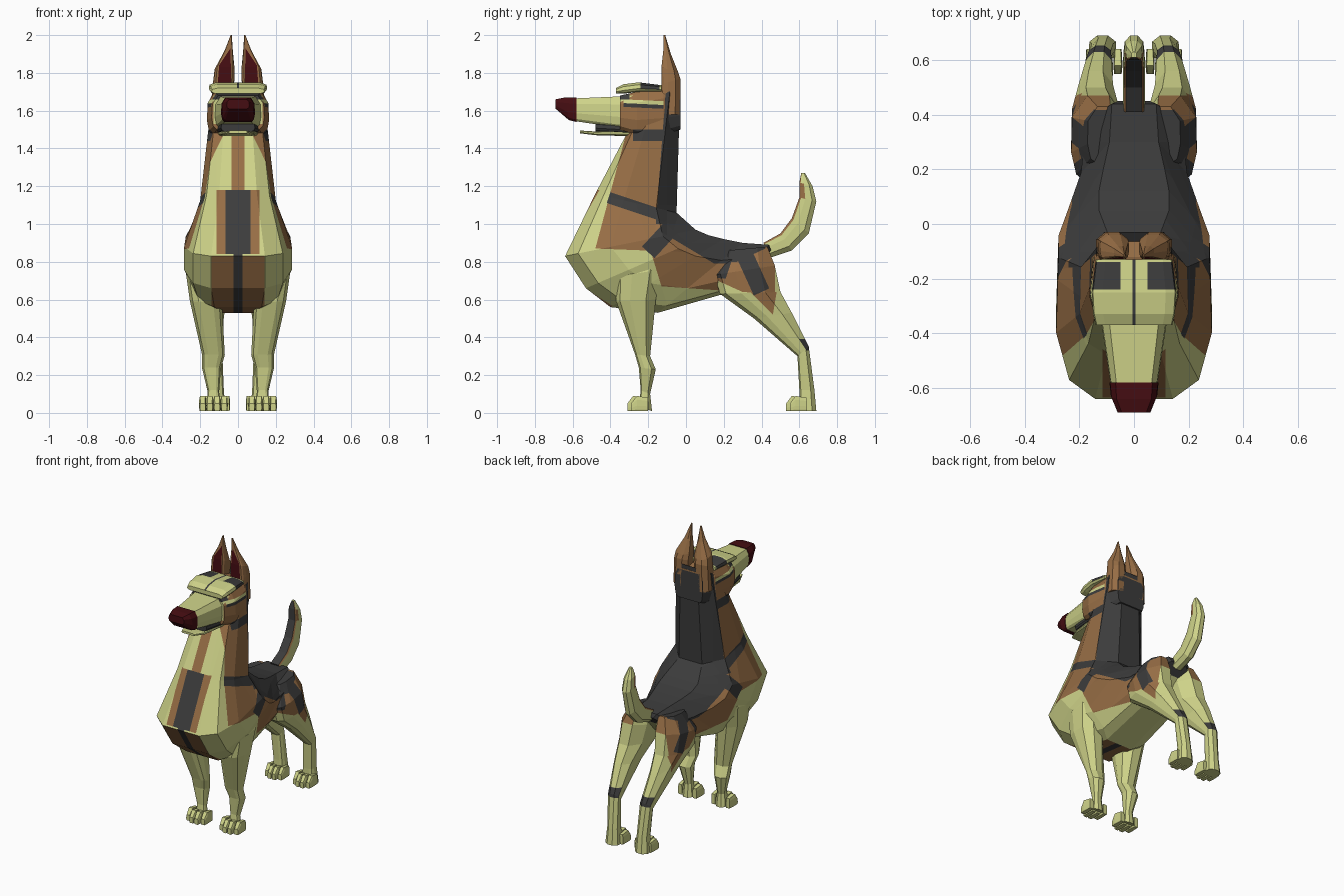
import bpy, bmesh
from mathutils import Vector

if "Cube" in bpy.data.objects:
    bpy.data.objects.remove(bpy.data.objects["Cube"])

def material(name, red, green, blue):
    made = bpy.data.materials.new(name)
    made.use_nodes = True
    made.diffuse_color = (red, green, blue, 1)
    shader = made.node_tree.nodes["Principled BSDF"]
    shader.inputs["Base Color"].default_value = made.diffuse_color
    return made

PALETTE = [material("cream_fur", .62, .65, .25), material("brown_fur", .31, .155, .06),
           material("dark_fur", .045, .045, .045), material("maroon_skin", .06, .004, .006)]
CREAM, BROWN, DARK, MAROON = range(len(PALETTE))
SIDE, FRONT, TOP = range(3)
FORWARD, BACKWARD = Vector((0, -1, 0)), Vector((0, 1, 0))
UPWARD, OUTWARD = Vector((0, 0, 1)), Vector((1, .5, .5))

def cross_section(start_width, end_width):
    """Ten-sided outline, full width in the middle and narrower at both ends."""
    half = [(0, start_width), (.1, (2 + start_width) / 3), (.35, 1), (.75, .97), (1, end_width)]
    return half + [(along, -across) for along, across in reversed(half)]

BODY, LIMB = cross_section(.5, .45), cross_section(.45, .4)
BLOCK, BLADE = cross_section(.8, .75), cross_section(.75, .4)

def ring(start, end, half, middle=0):
    """Section running from start to end in the side plane, with a half width."""
    return Vector((middle, *start)), Vector((middle, *end)), half

def upright(y, low, high, half, middle=0):
    return ring((y, low), (y, high), half, middle)

def loft(outline, *rings, colour=CREAM):
    """Skin the rings with flat faces and close both ends."""
    bm = bmesh.new()
    loops = [[bm.verts.new(start.lerp(end, along) + Vector((half * across, 0, 0)))
              for along, across in outline] for start, end, half in rings]
    for lower, upper in zip(loops, loops[1:]):
        for k in range(len(outline)):
            bm.faces.new((lower[k - 1], lower[k], upper[k], upper[k - 1]))
    bm.faces.new(loops[0])
    bm.faces.new(loops[-1])
    bmesh.ops.recalc_face_normals(bm, faces=bm.faces[:])
    for face in bm.faces:
        face.material_index = colour
    return bm

def stripe(start, end, width):
    """Four corners of a straight band."""
    a, b = Vector(start), Vector(end)
    side = (b - a).orthogonal().normalized() * width / 2
    return [a + side, b + side, b - side, a - side]

def paint(bm, colour, view, points, toward=None):
    """Cut a convex outline, drawn in a side, front or top view, and colour it."""
    corners = [Vector((*p[:view], 0, *p[view:])) for p in points]
    centre = sum(corners, Vector()) / len(corners)
    axis = Vector([float(i == view) for i in range(3)])
    planes = []
    for a, b in zip(corners, corners[1:] + corners[:1]):
        normal = (b - a).cross(axis).normalized()
        planes.append((a, normal if normal.dot(centre - a) > 0 else -normal))

    def depth(point, plane):
        return plane[1].dot(point - plane[0])

    def inside(face, limits):
        if toward and face.normal.dot(toward) < .1:
            return False
        middle = face.calc_center_median()
        return all(depth(middle, plane) > 0 for plane in limits)

    bm.normal_update()
    for i, plane in enumerate(planes):
        faces = [f for f in bm.faces if inside(f, planes[:i]) and all(
            max(depth(v.co, limit) for v in f.verts) > 1e-4 for limit in planes)]
        geometry = set(faces)
        for face in faces:
            geometry.update(face.edges, face.verts)
        if geometry:
            bmesh.ops.bisect_plane(bm, geom=list(geometry), dist=1e-5,
                                   plane_co=plane[0], plane_no=plane[1])
    bm.normal_update()
    for face in bm.faces:
        if inside(face, planes):
            face.material_index = colour

def finish(name, bm, mirror=False):
    mesh = bpy.data.meshes.new(name)
    bm.to_mesh(mesh)
    bm.free()
    for colour in PALETTE:
        mesh.materials.append(colour)
    part = bpy.data.objects.new(name, mesh)
    bpy.context.collection.objects.link(part)
    if mirror:
        part.modifiers.new("Mirror", "MIRROR")

# Neck, chest and back in one skin, fanning from upright to level
body = loft(
    BODY,
    ring((-.25, 1.6), (-.03, 1.74), half=.14), ring((-.48, 1.16), (-.05, 1.06), half=.2),
    ring((-.64, .83), (.05, .97), half=.285), ring((-.53, .66), (.12, .94), half=.285),
    ring((-.4, .56), (.2, .92), half=.25), ring((-.15, .53), (.3, .9), half=.2),
    ring((.2, .63), (.44, .89), half=.18), ring((.3, .7), (.45, .86), half=.13))
# Brown coat, dark saddle and neck stripes
paint(body, BROWN, SIDE, [(-.23, 1.8), (-.48, .87), (.3, .84), (.3, 1.8)])
paint(body, BROWN, SIDE, [(-.2, .9), (-.13, .67), (.3, .64), (.3, .9)])
paint(body, DARK, SIDE, [(-.1, .94), (.15, .79), (.5, .8), (.5, 1.1), (-.1, 1.1)])
paint(body, DARK, SIDE, [(-.16, 1), (-.1, 1.8), (.1, 1.8), (.1, 1)])
paint(body, DARK, SIDE, stripe((-.41, 1.14), (-.05, 1.02), width=.06))
paint(body, DARK, SIDE, stripe((-.2, .85), (-.08, .98), width=.09))
paint(body, DARK, SIDE, stripe((-.28, 1.47), (-.1, 1.47), width=.06))
# Chest blaze
paint(body, BROWN, FRONT, stripe((0, 1.6), (0, 1.18), width=.07), FORWARD)
paint(body, BROWN, FRONT, stripe((0, 1.18), (0, .84), width=.23), FORWARD)
paint(body, DARK, FRONT, stripe((0, 1.18), (0, .84), width=.13), FORWARD)
paint(body, BROWN, FRONT, stripe((0, .83), (0, .5), width=.28), FORWARD)
paint(body, DARK, FRONT, stripe((0, .84), (0, .5), width=.05), FORWARD)
finish("body", body)

# Legs, modelled on the left and mirrored
front_legs = loft(
    LIMB,
    ring((-.27, .88), (-.17, .88), half=.06, middle=.18),
    ring((-.37, .72), (-.13, .76), half=.09, middle=.185),
    ring((-.37, .59), (-.16, .6), half=.085, middle=.17),
    ring((-.27, .31), (-.19, .3), half=.06, middle=.13),
    ring((-.25, .24), (-.16, .23), half=.05, middle=.14),
    ring((-.24, .12), (-.19, .1), half=.03, middle=.13),
    ring((-.25, .03), (-.18, .01), half=.04, middle=.13))
finish("front_legs", front_legs, mirror=True)

hind_legs = loft(
    LIMB,
    ring((.22, .86), (.43, .88), half=.06, middle=.11),
    ring((.15, .73), (.47, .78), half=.1, middle=.13),
    ring((.18, .63), (.5, .64), half=.09, middle=.14),
    ring((.36, .5), (.56, .53), half=.065, middle=.14),
    ring((.59, .3), (.65, .35), half=.042, middle=.125),
    ring((.6, .12), (.68, .12), half=.04, middle=.115),
    ring((.6, .01), (.69, .01), half=.05, middle=.115))
paint(hind_legs, BROWN, SIDE, [(.1, .73), (.3, .64), (.47, .63), (.47, .9), (.1, .9)], OUTWARD)
paint(hind_legs, BROWN, SIDE, [(.34, .64), (.48, .64), (.46, .52)], OUTWARD)
paint(hind_legs, DARK, SIDE, [(.1, .72), (.21, .71), (.24, .8), (.1, .82)])
paint(hind_legs, DARK, SIDE, [(.1, .8), (.27, .8), (.42, .87), (.4, .95), (.1, .95)])
paint(hind_legs, DARK, SIDE, stripe((.3, .86), (.4, .64), width=.09), OUTWARD)
paint(hind_legs, DARK, SIDE, stripe((.6, .36), (.7, .36), width=.06), BACKWARD)
finish("hind_legs", hind_legs, mirror=True)

# Four toes on each paw, the inner pair further forward
for paw, tip, middle, gap in (("front", -.31, .13, .038), ("hind", .53, .11, .034)):
    for step in range(4):
        x = middle + (step - 1.5) * gap
        y = tip + (.02 if step in (0, 3) else 0)
        toe = loft(BLOCK,
                   upright(y, low=.01, high=.05, half=gap * .4, middle=x),
                   upright(y + .03, low=.01, high=.09, half=gap / 2, middle=x),
                   upright(y + .09, low=.01, high=.08, half=gap * .4, middle=x))
        finish(f"{paw}_toe_{step}", toe, mirror=True)

# Tail: cream with brown edges and a dark ridge
tail = loft(
    BLADE,
    ring((.41, .9), (.44, .82), half=.04), ring((.5, .95), (.56, .86), half=.04),
    ring((.56, 1.03), (.65, .95), half=.04), ring((.6, 1.14), (.69, 1.12), half=.035),
    ring((.6, 1.22), (.67, 1.2), half=.03), ring((.61, 1.27), (.63, 1.27), half=.01))
tail.normal_update()
for face in tail.faces:
    if face.normal.y < -.1:
        face.material_index = DARK if abs(face.normal.x) < .3 else BROWN
finish("tail", tail)

# Head, each part running front to back
skull = loft(
    BLOCK,
    upright(-.35, low=1.5, high=1.68, half=.14), upright(-.26, low=1.47, high=1.7, half=.165),
    upright(-.12, low=1.47, high=1.73, half=.15), upright(-.03, low=1.5, high=1.71, half=.11),
    colour=BROWN)
paint(skull, CREAM, FRONT, stripe((0, 1.68), (0, 1.53), width=.26), FORWARD)
paint(skull, DARK, SIDE, stripe((-.28, 1.47), (-.1, 1.47), width=.06))
paint(skull, DARK, SIDE, stripe((-.33, 1.63), (-.12, 1.62), width=.02))
paint(skull, CREAM, SIDE, stripe((-.33, 1.65), (-.12, 1.64), width=.02))
paint(skull, DARK, SIDE, stripe((-.4, 1.69), (-.3, 1.69), width=.06))
paint(skull, DARK, SIDE, stripe((-.11, 1.55), (0, 1.55), width=.3))
finish("skull", skull)

brow = loft(
    BLOCK,
    upright(-.37, low=1.69, high=1.72, half=.14), upright(-.33, low=1.69, high=1.74, half=.15),
    upright(-.25, low=1.7, high=1.75, half=.155), upright(-.13, low=1.7, high=1.735, half=.14))
for side in (-1, 1):
    paint(brow, DARK, TOP, stripe((side * .05, -.19), (side * .2, -.19), width=.1), UPWARD)
paint(brow, DARK, TOP, stripe((0, -.4), (0, -.1), width=.012), UPWARD)
finish("brow", brow)

finish("muzzle", loft(
    BLOCK,
    upright(-.28, low=1.5, high=1.68, half=.135), upright(-.36, low=1.51, high=1.675, half=.12),
    upright(-.59, low=1.545, high=1.665, half=.085)))
finish("nose", loft(
    BLOCK,
    upright(-.58, low=1.54, high=1.67, half=.09), ring((-.62, 1.55), (-.64, 1.67), half=.085),
    upright(-.69, low=1.61, high=1.66, half=.06), colour=MAROON))
finish("mouth", loft(
    BLOCK,
    upright(-.3, low=1.48, high=1.53, half=.115), upright(-.48, low=1.49, high=1.54, half=.09),
    colour=DARK))
finish("lower_jaw", loft(
    BLOCK,
    upright(-.3, low=1.465, high=1.5, half=.105), upright(-.48, low=1.47, high=1.49, half=.085),
    upright(-.56, low=1.48, high=1.495, half=.05)))

# Pointed ears with maroon lining
ears = loft(
    BLADE,
    ring((-.14, 1.58), (-.03, 1.58), half=.055, middle=.085),
    ring((-.13, 1.74), (-.03, 1.77), half=.056, middle=.076),
    ring((-.13, 1.83), (-.04, 1.8), half=.053, middle=.071),
    ring((-.12, 1.92), (-.08, 1.9), half=.023, middle=.05),
    ring((-.12, 2), (-.11, 2), half=.003, middle=.036), colour=BROWN)
paint(ears, MAROON, FRONT, [(.036, 1.73), (.108, 1.73), (.1, 1.84), (.04, 1.93)], FORWARD)
finish("ears", ears, mirror=True)
